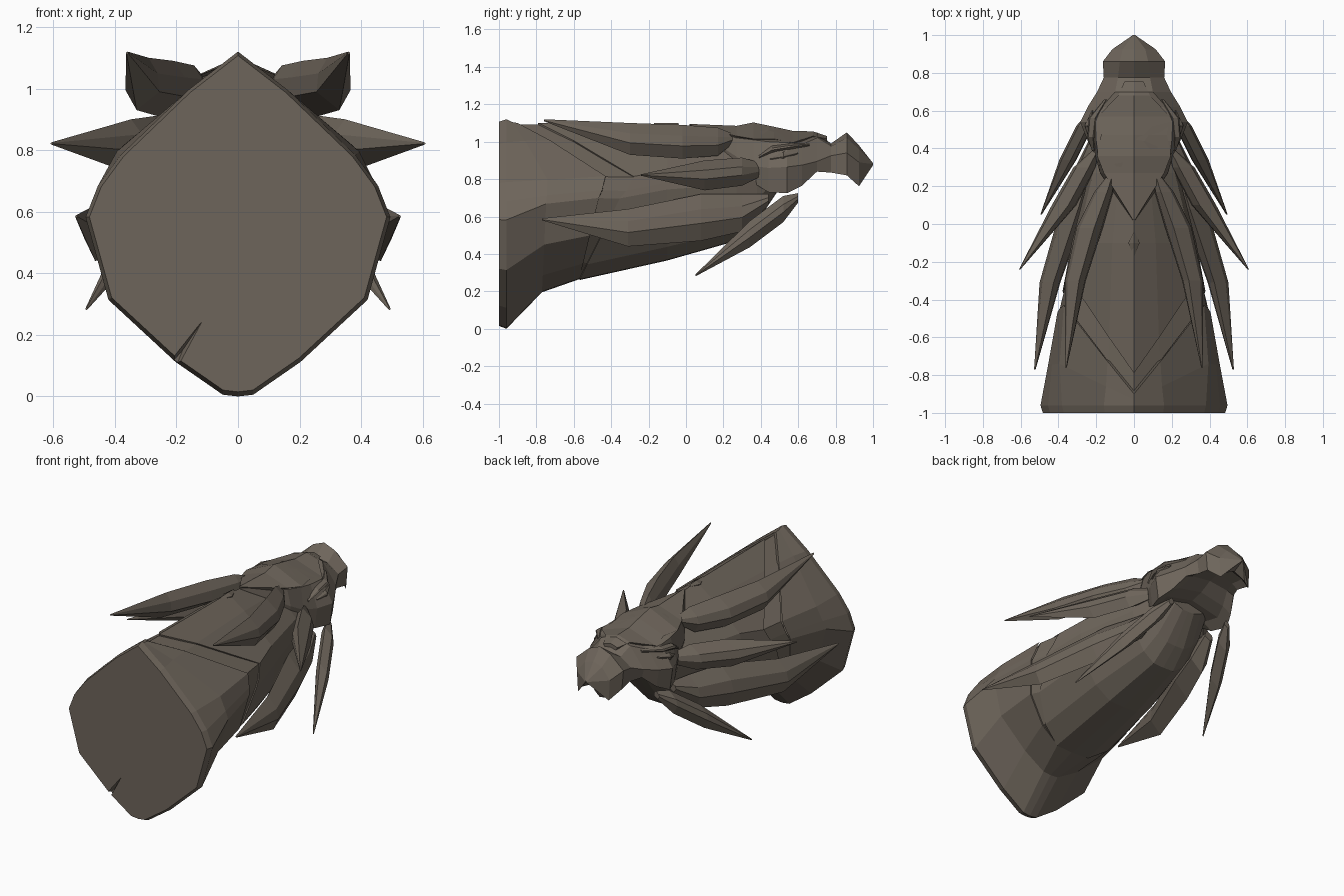
import bpy, bmesh

stone = bpy.data.materials.new("brown_stone")
stone.diffuse_color = (0.155, 0.130, 0.104, 1)


def make(name, rings, mirror=False):
    """Skin equal-length closed rings and cap both ends."""
    bm = bmesh.new()
    vr = [[bm.verts.new(p) for p in r] for r in rings]
    n = len(vr[0])
    for a, b in zip(vr, vr[1:]):
        for i in range(n):
            j = (i + 1) % n
            bm.faces.new((a[i], a[j], b[j], b[i]))
    bm.faces.new(vr[0])
    bm.faces.new(vr[-1][::-1])
    bmesh.ops.remove_doubles(bm, verts=bm.verts, dist=0.0005)
    bmesh.ops.recalc_face_normals(bm, faces=bm.faces)
    me = bpy.data.meshes.new(name)
    bm.to_mesh(me)
    bm.free()
    me.materials.append(stone)
    ob = bpy.data.objects.new(name, me)
    bpy.context.collection.objects.link(ob)
    if mirror:
        ob.modifiers.new("mirror", 'MIRROR').use_mirror_merge = False
    return ob


def sym(half):
    """Full ring from a half outline, first and last point on x=0."""
    return list(half) + [(-x, y, z) for x, y, z in half[-2:0:-1]]


# Shield outline as fractions of half width and height
SHIELD = [(0, 1), (.29, .89), (.77, .7), (.92, .61), (1, .52), (.85, .28), (.41, .1), (.1, .005), (0, 0)]


def shield(ys, w, top, bot, k=1.0):
    """Shield ring; ys = y at ridge, shoulder and belly (a chevron); k < 1 squares it."""
    ridge, side, belly = ys
    half = []
    for u, v in SHIELD:
        y = side + (ridge - side) * (v - .7) / .3 if v > .7 else side + (belly - side) * (.7 - v) / .7
        if v > .8:
            u *= .77 ** (k * .6) / .77      # keep the roof planes flat
        else:
            u = u ** (k * .6 if v > .55 and k < 1 else k)
        half.append((w * u, y, bot + (top - bot) * (v - (.04 if k < 1 and .55 < v < .8 else 0))))
    return sym(half)


def shrink(ring, s, c=0.65):
    return [(x * s, y, c + (z - c) * s) for x, y, z in ring]


def spike(name, path):
    """Faceted blade through points (x, y, z, half width, half height), leaning outward."""
    rings = []
    for x, y, z, w, h in path:
        t = w * .35
        rings.append([(x - t, y, z + h), (x + w * .75, y, z + h * .35), (x + w, y, z - h * .25),
                      (x + t, y, z - h), (x - w, y, z - h * .3), (x - w * .9, y, z + h * .4)])
    return make(name, rings, True)


# Flared neck base with bevelled rim and chevron front edge
V1, V2 = (-.9, -.43, -.57), (-.79, -.28, -.57)
rim = shield((-.96,) * 3, .495, 1.12, 0)
back = [(x, -1, z) for x, y, z in shrink(rim, .975, .6)]
mid = shield((-.93, -.74, -.77), .455, 1.105, .195, .92)
edge1 = shield(V1, .405, 1.1, .265, .55)
edge2 = shield(V2, .378, 1.1, .26, .5)
base = make("neck_base", [back, rim, mid, edge1])

# Hairline crack in the back rim
cut = make("crack_cutter", [
    [(-.225, -1.02, .115), (-.19, -1.02, .09), (-.075, -1.02, .305)],
    [(-.215, -.97, .11), (-.20, -.97, .10), (-.18, -.97, .15)]])
cut.hide_render = True
cut.hide_viewport = True
bo = base.modifiers.new("crack", 'BOOLEAN')
bo.object = cut
bo.operation = 'DIFFERENCE'

# Recessed collar, then the tapering neck up to the throat
make("collar", [shrink(edge1, .95), shrink(edge1, .98), shrink(edge2, .98), shrink(edge2, .95)])
make("neck", [shrink(edge2, .95), edge2,
              shield((-.1,) * 3, .33, 1.095, .365, .5),
              shield((.27,) * 3, .235, 1.05, .47, .5),
              shield((.38,) * 3, .20, 1.0, .57, .5),
              shield((.50,) * 3, .17, .98, .75, .6)])

# Head: crown point, cheeks, snout dip, hooked beak
# columns: y, top z, brow x, brow z, cheek x, cheek z, lip z
HEAD = [(.02, 1.09, .005, 1.085, .006, 1.08, 1.07),
        (.27, 1.08, .155, 1.02, .18, .92, .86),
        (.36, 1.10, .19, 1.01, .205, .87, .78),
        (.44, 1.085, .2, 1.0, .245, .86, .73),
        (.54, 1.055, .205, .995, .285, .865, .725),
        (.62, 1.05, .17, .985, .245, .875, .765),
        (.70, 1.05, .1, 1.02, .195, .895, .84),
        (.775, .99, .085, .975, .16, .925, .835),
        (.86, 1.05, .075, 1.02, .165, .94, .82),
        (.925, .98, .06, .96, .115, .89, .762),
        (1.0, .885, .004, .883, .006, .88, .875)]
rings = []
for y, top, bx, bz, cx, cz, lip in HEAD:
    roof = lip + (cz - lip) * .6          # hollow palate between the lips
    rings.append(sym([(0, y, top), (bx, y, bz), (cx, y, cz), (cx * .93, y, lip),
                      (cx * .68, y, lip + (roof - lip) * .5), (0, y, roof)]))
make("head", rings)

# Raised forehead plate and ridge diamond
PLATE = [(.755, 1.03, .05, 1.015), (.68, 1.055, .085, 1.03), (.57, 1.058, .19, .995),
         (.47, 1.08, .175, 1.015), (.36, 1.103, .195, 1.015), (.27, 1.085, .16, 1.03), (.02, 1.095, .004, 1.09)]
make("forehead_plate", [sym([(0, y, t), (x, y, z), (0, y, z - .08)]) for y, t, x, z in PLATE])
make("ridge_diamond", [sym([(0, y, 1.1), (w, y, 1.085), (0, y, 1.04)])
                       for y, w in ((-.17, .003), (-.1, .03), (-.04, .003))])

# Eye under a slanting brow
spike("eye", [(.235, .45, .91, .004, .004), (.25, .52, .925, .012, .022), (.22, .60, .94, .004, .004)])
spike("brow", [(.215, .39, .92, .008, .008), (.225, .46, .96, .022, .018),
               (.215, .56, .975, .025, .015), (.15, .66, .985, .008, .008)])

# Swept-back horns, root to tip
spike("top_horn", [(.115, .27, 1.02, .015, .015), (.16, .17, 1.0, .05, .075), (.235, -.02, 1.0, .07, .09),
                   (.31, -.3, 1.015, .055, .085), (.36, -.76, 1.115, .004, .005)])
spike("ear_horn", [(.20, .39, .85, .02, .04), (.26, .30, .84, .06, .075),
                   (.37, .1, .82, .065, .08), (.605, -.24, .822, .004, .004)])
spike("cheek_horn", [(.21, .44, .69, .03, .03), (.25, .30, .62, .06, .1), (.32, .08, .595, .07, .125),
                     (.445, -.31, .54, .055, .1), (.525, -.77, .585, .004, .005)])
spike("chin_horn", [(.215, .60, .70, .02, .025), (.26, .52, .64, .045, .07),
                    (.35, .34, .505, .045, .07), (.492, .05, .285, .004, .005)])
